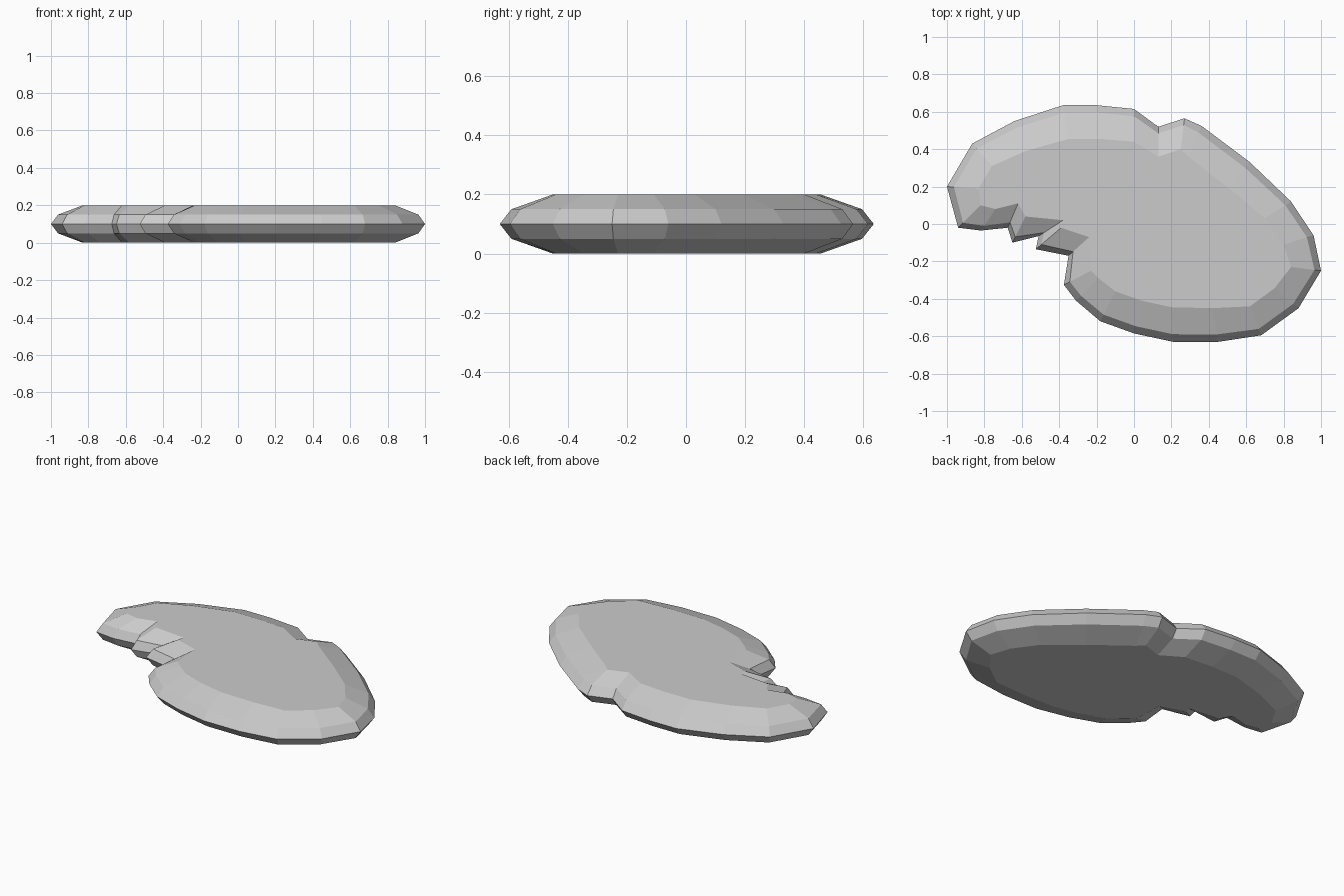
import bpy, bmesh

# Outline stations: widest rim (x, y) paired with flat-face edge (x, y)
stations = [
    (-1, .20, -.83, .19), (-.865, .43, -.76, .31), (-.64, .55, -.58, .39),
    (-.38, .635, -.35, .455), (-.2, .635, -.18, .455), (0, .615, 0, .44),
    (.13, .52, .13, .36), (.27, .565, .25, .40), (.36, .525, .29, .36),
    (.62, .33, .51, .19), (.84, .12, .70, .03), (.96, -.06, .80, -.11),
    (1, -.25, .84, -.23), (.88, -.45, .75, -.345), (.68, -.595, .62, -.44),
    (.45, -.63, .42, -.45), (.21, -.63, .20, -.445), (0, -.585, .04, -.41),
    (-.18, -.52, -.1, -.36), (-.31, -.41, -.19, -.29), (-.375, -.325, -.23, -.25),
    (-.35, -.17, -.24, -.07), (-.525, -.135, -.39, -.02), (-.51, -.065, -.38, .02),
    (-.65, -.10, -.58, .04), (-.675, -.02, -.62, .11), (-.82, -.035, -.74, .08),
    (-.94, -.02, -.82, .10),
]

# Cross-section of the rim: height and fraction of the way inwards
section = [(0, 1), (.05, .22), (.1, 0), (.15, .22), (.2, 1)]

# Slab with a faceted, rounded rim
bm = bmesh.new()
rings = [[bm.verts.new((ox + (ix - ox) * t, oy + (iy - oy) * t, z))
          for ox, oy, ix, iy in stations] for z, t in section]
n = len(stations)
for lower, upper in zip(rings, rings[1:]):
    for i in range(n):
        j = (i + 1) % n
        bm.faces.new((lower[i], lower[j], upper[j], upper[i]))
bm.faces.new(rings[0])
bm.faces.new(rings[-1])
bmesh.ops.recalc_face_normals(bm, faces=bm.faces)

mesh = bpy.data.meshes.new("notched_slab")
bm.to_mesh(mesh)
bm.free()
slab = bpy.data.objects.new("notched_slab", mesh)
bpy.context.collection.objects.link(slab)
